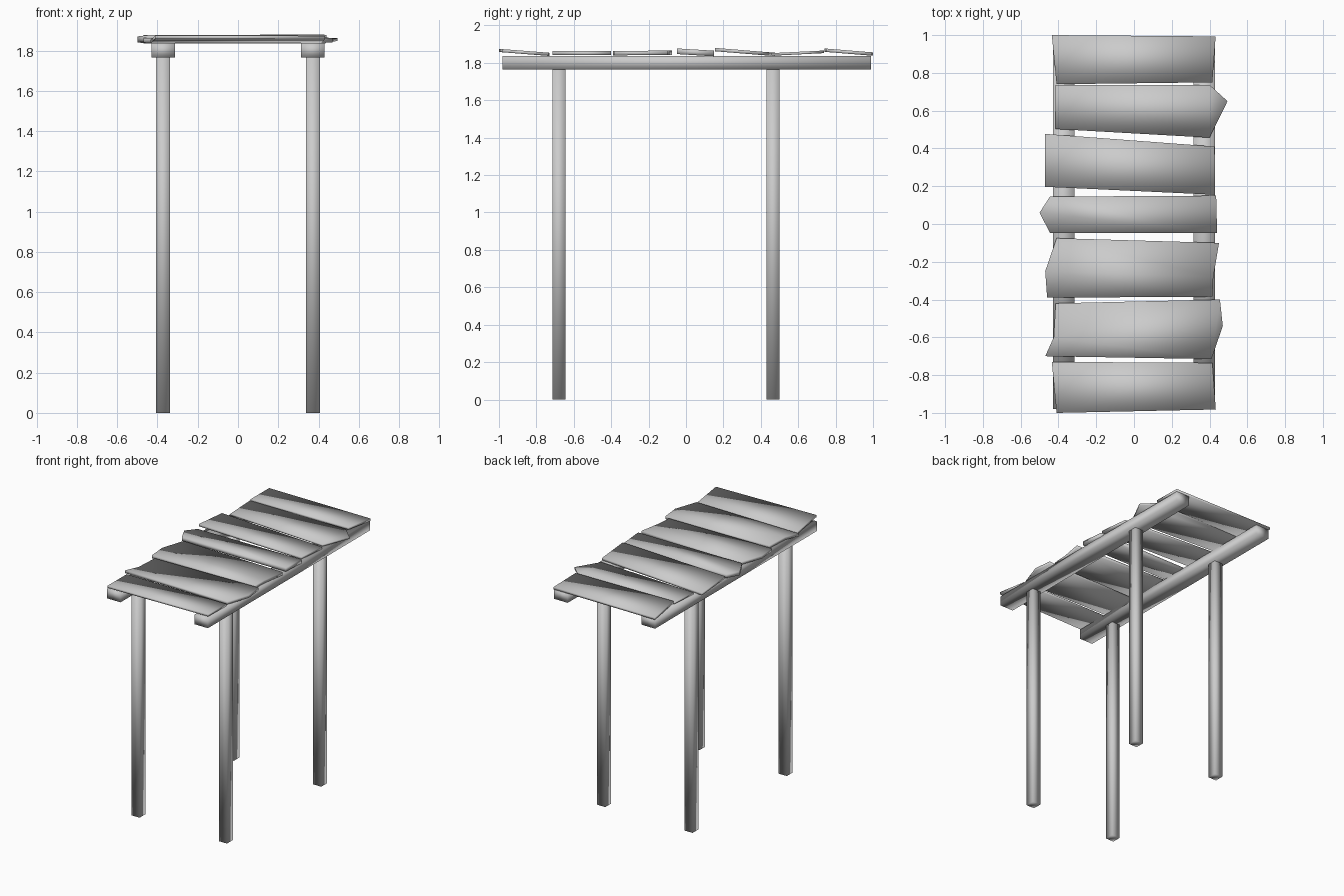
import bpy, bmesh

if "Cube" in bpy.data.objects:
    bpy.data.objects.remove(bpy.data.objects["Cube"])


def finish(name, bm):
    bmesh.ops.recalc_face_normals(bm, faces=bm.faces)
    mesh = bpy.data.meshes.new(name)
    bm.to_mesh(mesh)
    bm.free()
    mesh.polygons.foreach_set("use_smooth", [True] * len(mesh.polygons))
    obj = bpy.data.objects.new(name, mesh)
    bpy.context.collection.objects.link(obj)


def box(name, x0, x1, y0, y1, z0, z1):
    bm = bmesh.new()
    bmesh.ops.create_cube(bm, size=1)
    for v in bm.verts:
        v.co = (x0 + (v.co.x + 0.5) * (x1 - x0),
                y0 + (v.co.y + 0.5) * (y1 - y0),
                z0 + (v.co.z + 0.5) * (z1 - z0))
    finish(name, bm)


def plank(name, outline, z_near, z_far, thick):
    """Extruded outline whose top slopes from z_near (low y) to z_far (high y)."""
    ys = [p[1] for p in outline]
    y0, y1 = min(ys), max(ys)
    bm = bmesh.new()
    top = []
    for x, y in outline:
        t = (y - y0) / (y1 - y0)
        top.append(bm.verts.new((x, y, z_near + t * (z_far - z_near))))
    face = bm.faces.new(top)
    ext = bmesh.ops.extrude_face_region(bm, geom=[face], use_keep_orig=True)
    for v in ext["geom"]:
        if isinstance(v, bmesh.types.BMVert):
            v.co.z -= thick
    finish(name, bm)


# Four posts and two long beams
for side, label in ((-1, "left"), (1, "right")):
    cx = 0.372 * side
    for y, end in ((-0.68, "front"), (0.466, "back")):
        box(f"{end}_{label}_post", cx - 0.035, cx + 0.035,
            y - 0.035, y + 0.035, 0, 1.77)
    box(f"{label}_beam", cx - 0.058, cx + 0.058, -0.98, 0.99, 1.765, 1.838)

# Worn deck planks, front to back: outline, near top z, far top z, thickness
planks = [
    ([(-0.41, -1.0), (0.433, -0.982), (0.415, -0.735), (-0.435, -0.73)],
     1.875, 1.854, 0.017),
    ([(-0.47, -0.70), (0.41, -0.715), (0.47, -0.54), (0.455, -0.40),
      (-0.415, -0.42), (-0.425, -0.6)], 1.863, 1.863, 0.022),
    ([(-0.46, -0.39), (0.415, -0.385), (0.42, -0.28), (0.45, -0.10),
      (-0.41, -0.075), (-0.47, -0.25)], 1.863, 1.866, 0.023),
    ([(-0.445, -0.047), (0.44, -0.047), (0.435, 0.15), (-0.445, 0.145),
      (-0.5, 0.06)], 1.877, 1.865, 0.03),
    ([(-0.47, 0.197), (0.43, 0.155), (0.427, 0.41), (-0.47, 0.477)],
     1.88, 1.854, 0.018),
    ([(-0.415, 0.503), (0.40, 0.457), (0.495, 0.65), (0.40, 0.737),
      (-0.415, 0.737)], 1.852, 1.866, 0.014),
    ([(-0.41, 0.74), (0.415, 0.75), (0.432, 0.993), (-0.435, 1.0)],
     1.877, 1.856, 0.018),
]
for i, (outline, z_near, z_far, thick) in enumerate(planks, 1):
    plank(f"deck_plank_{i}", outline, z_near, z_far, thick)
